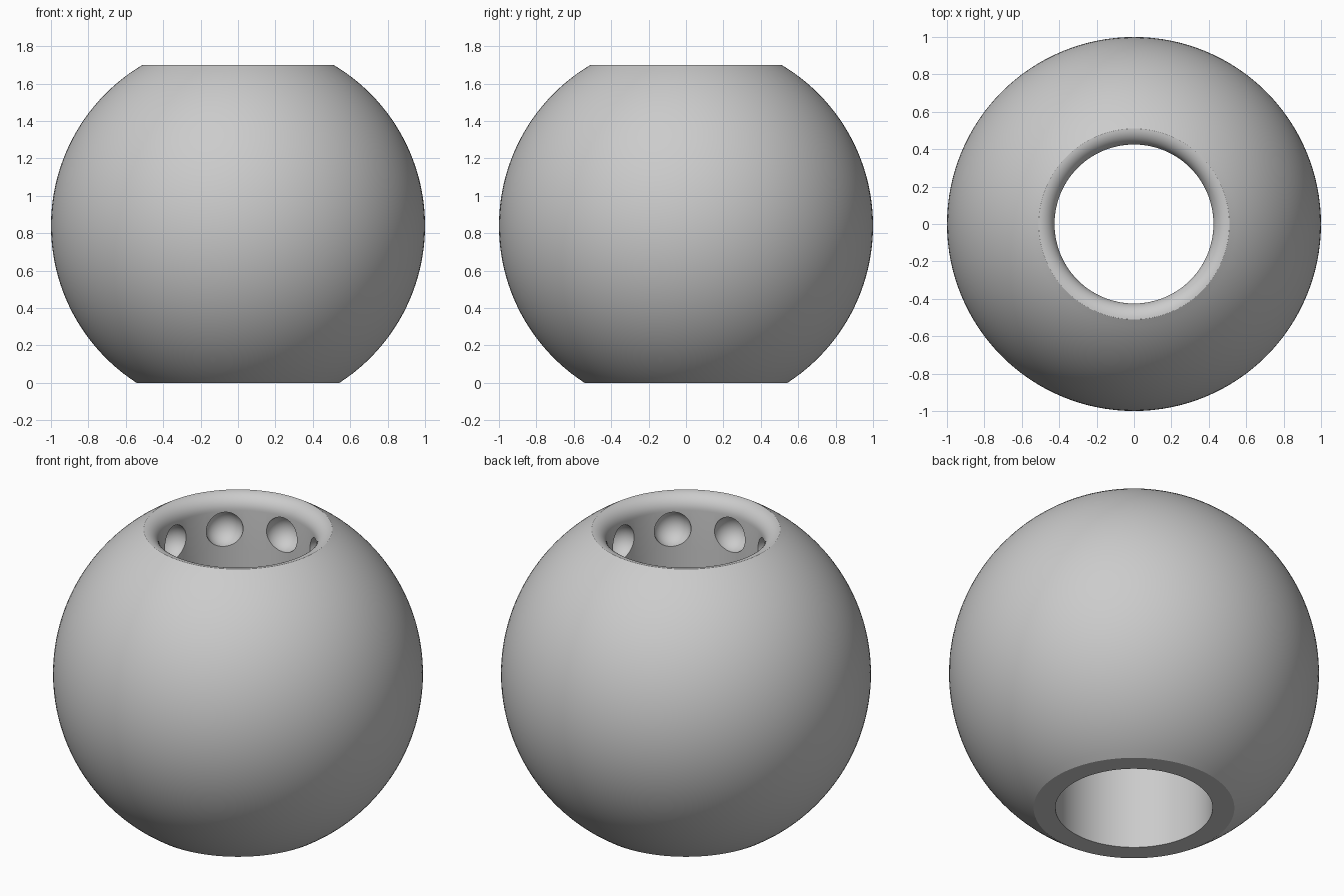
import bpy
import bmesh
from math import sin, cos, asin, pi, radians
from mathutils import Matrix

old = bpy.data.objects.get("Cube")
if old:
    bpy.data.objects.remove(old, do_unlink=True)

HEIGHT, CENTRE_Z = 1.70, 0.84
BORE, FILLET = 0.425, 0.085
DIMPLES, DIMPLE_R, DIMPLE_Z = 8, 0.102, 1.505
SEGMENTS = 128

grey = bpy.data.materials.new("light grey")
grey.use_nodes = True
colour = (0.6, 0.6, 0.6, 1)
grey.diffuse_color = colour
grey.node_tree.nodes["Principled BSDF"].inputs["Base Color"].default_value = colour


def make_object(name, bm):
    bmesh.ops.recalc_face_normals(bm, faces=bm.faces)
    mesh = bpy.data.meshes.new(name)
    bm.to_mesh(mesh)
    bm.free()
    mesh.materials.append(grey)
    obj = bpy.data.objects.new(name, mesh)
    bpy.context.collection.objects.link(obj)
    return obj


def arc(cx, cz, r, start, end, steps):
    angles = [start + (end - start) * i / steps for i in range(steps + 1)]
    return [(cx + r * cos(a), cz + r * sin(a)) for a in angles]


# Bead profile: truncated sphere, rounded top lip, straight bore, flat base
profile = arc(0, CENTRE_Z, 1, asin(-CENTRE_Z), asin(HEIGHT - CENTRE_Z), 48)
profile += arc(BORE + FILLET, HEIGHT - FILLET, FILLET, pi / 2, pi, 10)
profile += [(BORE, 1.38), (BORE, 0)]

bm = bmesh.new()
verts = [bm.verts.new((r, 0, z)) for r, z in profile]
edges = [bm.edges.new((a, b)) for a, b in zip(verts, verts[1:] + verts[:1])]
bmesh.ops.spin(bm, geom=verts + edges, cent=(0, 0, 0), axis=(0, 0, 1),
               angle=2 * pi, steps=SEGMENTS, use_duplicate=False)
bmesh.ops.remove_doubles(bm, verts=bm.verts, dist=0.0001)
bead = make_object("bead_body", bm)

# Ring of round dimples cut into the upper bore wall
bm = bmesh.new()
for i in range(DIMPLES):
    place = (Matrix.Rotation(2 * pi * i / DIMPLES, 4, 'Z')
             @ Matrix.Translation((BORE, 0, DIMPLE_Z)))
    bmesh.ops.create_uvsphere(bm, u_segments=32, v_segments=20,
                              radius=DIMPLE_R, matrix=place)
cutter = make_object("dimple_cutter", bm)
cutter.hide_render = True

cut = bead.modifiers.new("dimples", 'BOOLEAN')
cut.operation = 'DIFFERENCE'
cut.solver = 'EXACT'
cut.object = cutter

bpy.ops.object.select_all(action='DESELECT')
bead.select_set(True)
bpy.context.view_layer.objects.active = bead
bpy.ops.object.modifier_apply(modifier=cut.name)
bpy.data.objects.remove(cutter, do_unlink=True)
bpy.ops.object.shade_smooth_by_angle(angle=radians(25))
